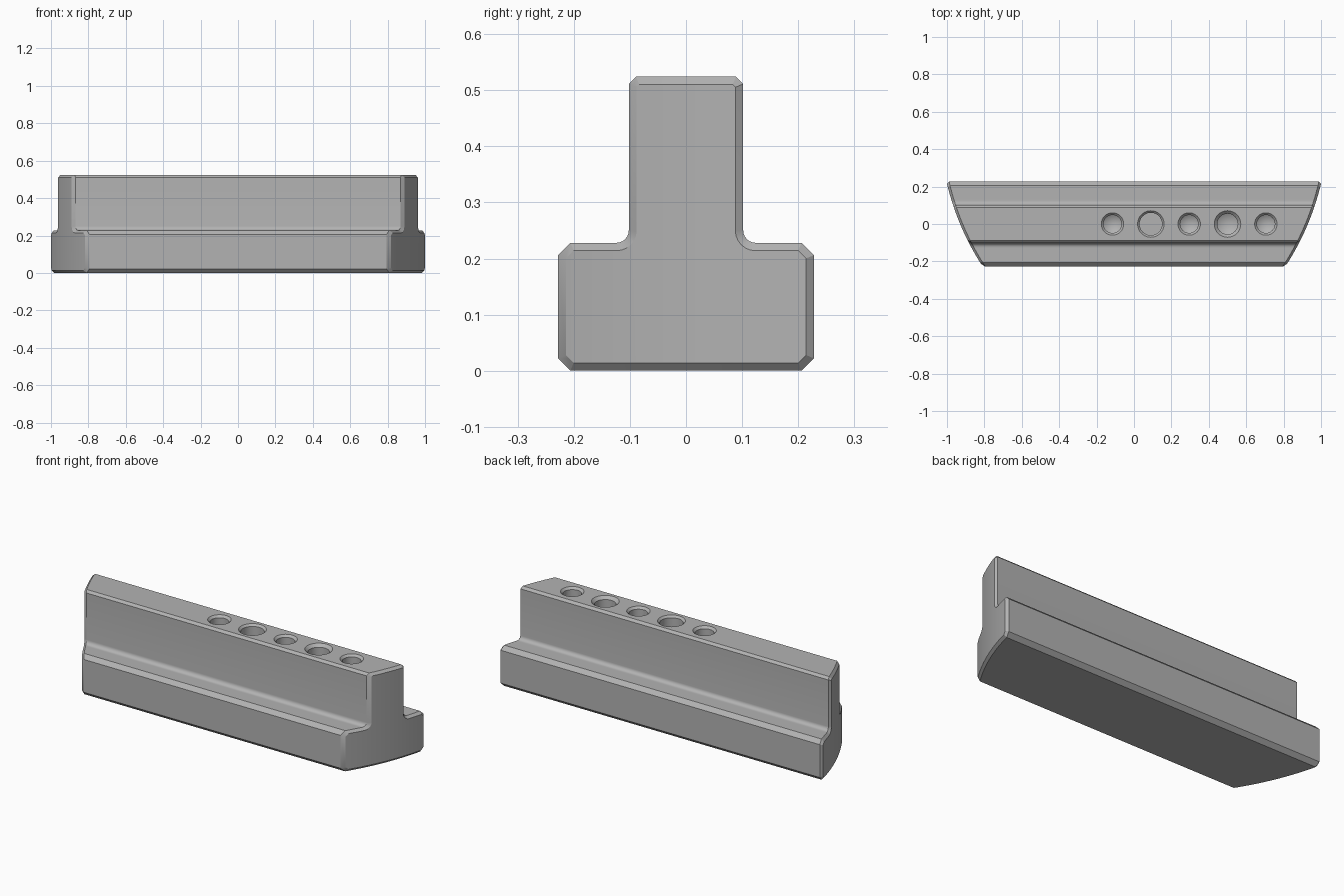
import bpy, bmesh, math
from mathutils import Vector

cube = bpy.data.objects.get("Cube")
if cube:
    bpy.data.objects.remove(cube, do_unlink=True)

steel = bpy.data.materials.new("steel grey")
steel.use_nodes = True
grey = (0.45, 0.45, 0.45, 1)
steel.diffuse_color = grey
steel.node_tree.nodes["Principled BSDF"].inputs["Base Color"].default_value = grey

FOOT, STEM = 0.228, 0.102      # half widths
STEP, TOP = 0.228, 0.524       # heights
EDGE = 0.014                   # chamfer round both ends
FILLET = 0.022


def end_x(y):
    """Half length of the bar where the curved end crosses y."""
    return math.sqrt(1.4 ** 2 - (0.54 - y) ** 2) - 0.362


def inset(points, d):
    """Move every side of a counter-clockwise outline inward by d."""
    result = []
    for i, p in enumerate(points):
        a = (p - points[i - 1]).normalized()
        b = (points[(i + 1) % len(points)] - p).normalized()
        na, nb = Vector((-a.y, a.x)), Vector((-b.y, b.x))
        result.append(p + (na + nb) * d / (1 + na.dot(nb)))
    return result


def make_object(name, bm):
    bmesh.ops.recalc_face_normals(bm, faces=bm.faces[:])
    mesh = bpy.data.meshes.new(name)
    bm.to_mesh(mesh)
    bm.free()
    mesh.materials.append(steel)
    obj = bpy.data.objects.new(name, mesh)
    bpy.context.collection.objects.link(obj)
    return obj


# T-shaped cross-section in (y, z): chamfered corners, filleted step
half = [(FOOT - 0.022, 0), (FOOT, 0.022), (FOOT, STEP - 0.022), (FOOT - 0.022, STEP)]
for i in range(7):
    t = i / 6 * math.pi / 2
    half.append((STEM + FILLET * (1 - math.sin(t)), STEP + FILLET * (1 - math.cos(t))))
half += [(STEM, TOP - 0.013), (STEM - 0.013, TOP)]
outline = [Vector(p) for p in half] + [Vector((-y, z)) for y, z in reversed(half)]
inner = inset(outline, EDGE)

# Straight bar with chamfered ends
bm = bmesh.new()
sections = [(-1, inner), (EDGE - 1, outline), (1 - EDGE, outline), (1, inner)]
rings = [[bm.verts.new((x, p.x, p.y)) for p in pts] for x, pts in sections]
for r, s in zip(rings, rings[1:]):
    for i in range(len(r)):
        bm.faces.new((r[i - 1], r[i], s[i], s[i - 1]))
bm.faces.new(rings[0])
bm.faces.new(rings[-1])

# Slice it across y, then bend both ends to the arc
for i in range(1, 24):
    geom = bm.verts[:] + bm.edges[:] + bm.faces[:]
    bmesh.ops.bisect_plane(bm, geom=geom, dist=1e-5, plane_no=(0, 1, 0),
                           plane_co=(0, FOOT * (i / 12 - 1) + 0.001, 0))
for v in bm.verts:
    v.co.x = math.copysign(end_x(v.co.y) - 1 + abs(v.co.x), v.co.x)
body = make_object("t_slot_bar", bm)


def hole_cutter(x, radius, rim, tip):
    """Round drill shape with a countersunk mouth and a pointed or flat end."""
    sink = rim - radius
    floor = TOP - 0.3
    levels = [(radius, floor), (radius, TOP - sink), (rim, TOP), (rim, TOP + 0.03)]
    cut = bmesh.new()
    n = 40
    circles = [[cut.verts.new((x + r * math.cos(math.tau * i / n),
                               r * math.sin(math.tau * i / n), z)) for i in range(n)]
               for r, z in levels]
    for a, b in zip(circles, circles[1:]):
        for i in range(n):
            cut.faces.new((a[i - 1], a[i], b[i], b[i - 1]))
    cut.faces.new(circles[-1])
    if tip:
        point = cut.verts.new((x, 0, floor - tip))
        for i in range(n):
            cut.faces.new((circles[0][i], circles[0][i - 1], point))
    else:
        cut.faces.new(circles[0])
    obj = make_object("hole_cutter", cut)
    obj.hide_render = True
    return obj


# Row of five holes in the top
bpy.context.view_layer.objects.active = body
for k in range(5):
    large = k % 2 == 1
    radius = 0.06 if k == 1 else 0.055 if large else 0.048
    cutter = hole_cutter(-0.115 + 0.205 * k, radius, 0.071 if large else 0.06,
                         0 if k == 1 else 0.03)
    mod = body.modifiers.new("hole", 'BOOLEAN')
    mod.operation = 'DIFFERENCE'
    mod.solver = 'EXACT'
    mod.object = cutter
    bpy.ops.object.modifier_apply(modifier=mod.name)
    bpy.data.objects.remove(cutter, do_unlink=True)

# Smooth curved surfaces, crisp edges
bpy.ops.object.select_all(action='DESELECT')
body.select_set(True)
bpy.ops.object.shade_smooth_by_angle(angle=math.radians(25))
